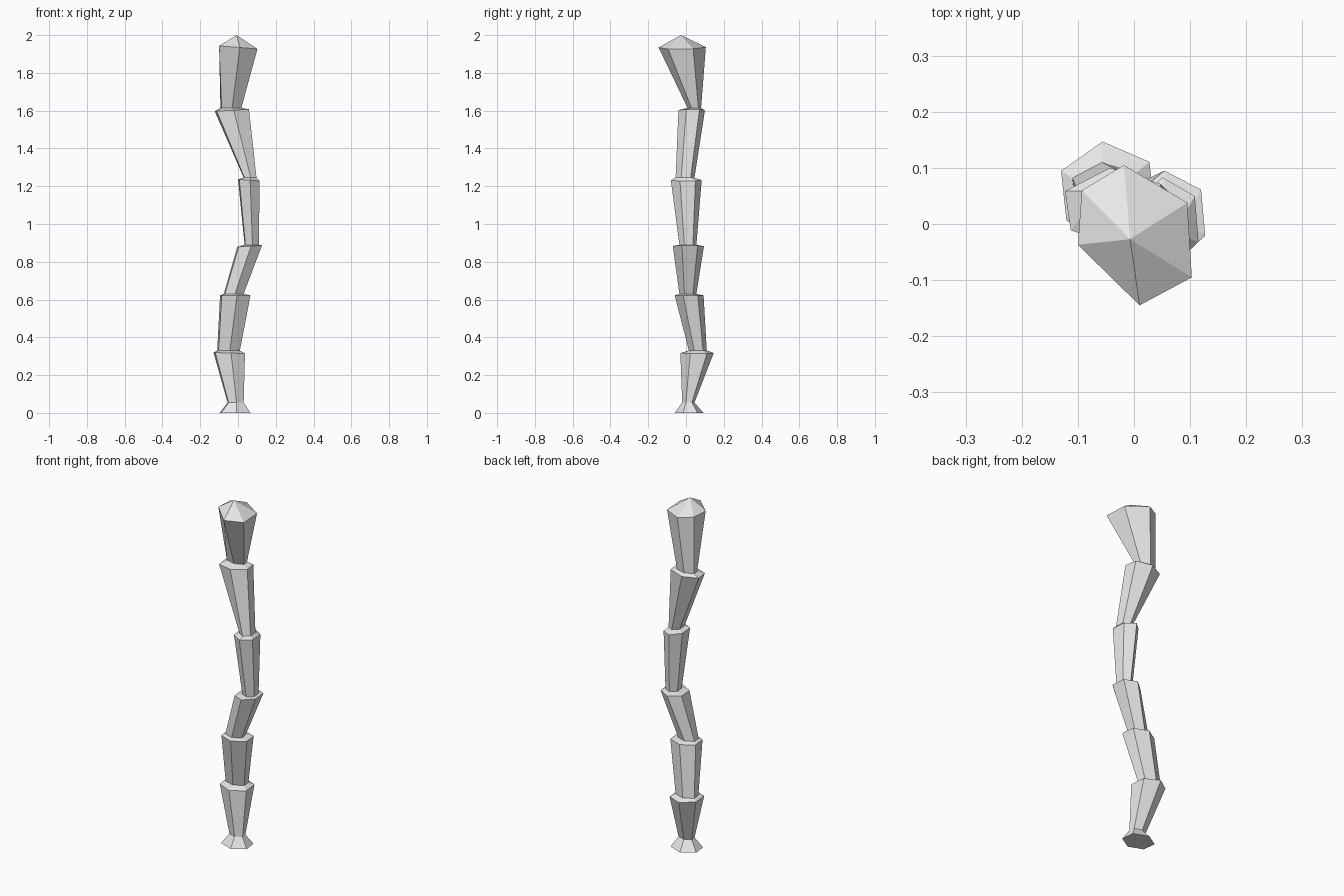
import bpy, bmesh
from math import cos, sin, radians

cube = bpy.data.objects.get("Cube")
if cube:
    bpy.data.objects.remove(cube, do_unlink=True)

grey = bpy.data.materials.new("light_grey")
grey.use_nodes = True
grey.diffuse_color = (0.8, 0.8, 0.8, 1)
grey.node_tree.nodes["Principled BSDF"].inputs["Base Color"].default_value = (0.8, 0.8, 0.8, 1)

# Unit hexagon shared by every ring of the stalk
HEX = [(cos(radians(a)), sin(radians(a))) for a in range(36, 396, 60)]


def ring(z, x0, x1, y0, y1, tilt=0.0):
    """Hexagon fitted to the given bounds, leaning by tilt along x."""
    us, vs = zip(*HEX)
    points = []
    for u, v in HEX:
        x = x0 + (x1 - x0) * (u - min(us)) / (max(us) - min(us))
        y = y0 + (y1 - y0) * (v - min(vs)) / (max(vs) - min(vs))
        points.append((x, y, z + tilt * (x - (x0 + x1) / 2)))
    return points


# Foot, then pairs of rings: wide segment rim and narrow neck above it
rings = [
    ring(0.0, -0.098, 0.066, -0.06, 0.092),
    ring(0.055, -0.055, 0.03, -0.02, 0.045),
    ring(0.317, -0.13, 0.037, -0.03, 0.147, -0.03),
    ring(0.33, -0.11, 0.01, 0.015, 0.11),
    ring(0.622, -0.095, 0.066, -0.06, 0.093),
    ring(0.63, -0.075, 0.03, -0.035, 0.055),
    ring(0.883, -0.004, 0.127, -0.07, 0.095, 0.06),
    ring(0.89, 0.035, 0.11, -0.035, 0.055),
    ring(1.232, 0.0, 0.115, -0.08, 0.083, -0.08),
    ring(1.245, 0.03, 0.098, -0.055, 0.045),
    ring(1.602, -0.123, 0.058, -0.04, 0.1, 0.06),
    ring(1.615, -0.093, 0.018, 0.008, 0.08),
]

# Irregular rim of the head, closed by a low point
rim = [(0.095, 0.038), (-0.018, 0.105), (-0.093, 0.06),
       (-0.1, -0.037), (0.01, -0.145), (0.103, -0.095)]
rings.append([(x, y, 1.935 - 0.08 * x) for x, y in rim])

# Loft the rings into one closed stalk
bm = bmesh.new()
loops = [[bm.verts.new(p) for p in r] for r in rings]
for low, high in zip(loops, loops[1:]):
    for i in range(6):
        j = (i + 1) % 6
        bm.faces.new((low[i], low[j], high[j], high[i]))
bm.faces.new(loops[0][::-1])
tip = bm.verts.new((-0.007, -0.027, 2.0))
for i in range(6):
    bm.faces.new((loops[-1][i], loops[-1][(i + 1) % 6], tip))
bmesh.ops.recalc_face_normals(bm, faces=bm.faces)

mesh = bpy.data.meshes.new("segmented_stalk")
bm.to_mesh(mesh)
bm.free()
mesh.materials.append(grey)
stalk = bpy.data.objects.new("segmented_stalk", mesh)
bpy.context.collection.objects.link(stalk)
